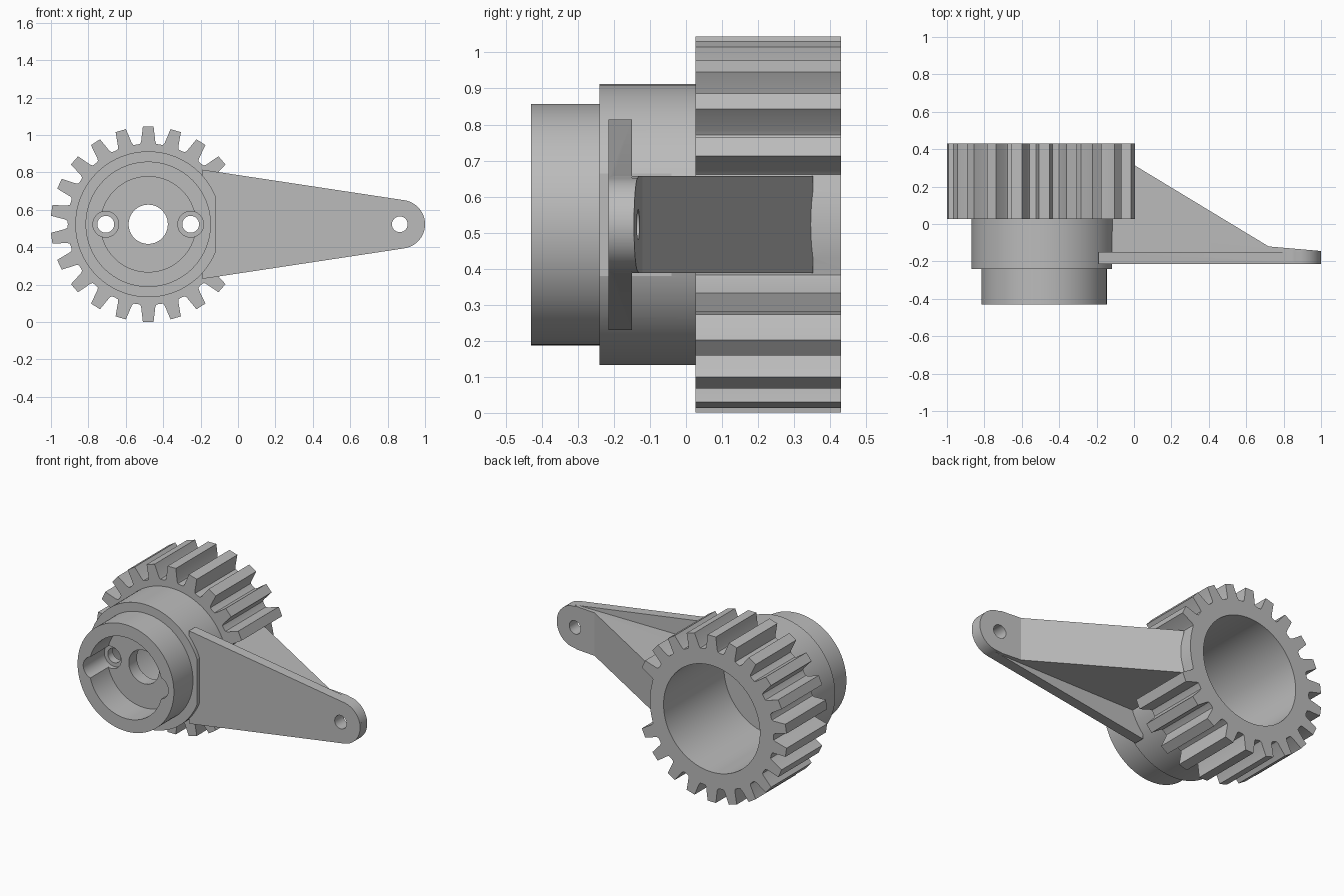
import bpy, bmesh
from math import sin, cos, pi, radians
from mathutils import Vector

if "Cube" in bpy.data.objects:
    bpy.data.objects.remove(bpy.data.objects["Cube"])

AX, AZ = -0.48, 0.5225        # gear axis
TIP_X, TIP_R = 0.87, 0.13     # rounded end of the arm
TEETH = 22

grey = bpy.data.materials.new("plain grey")
grey.use_nodes = True
grey.diffuse_color = (0.5, 0.5, 0.5, 1)
grey.node_tree.nodes["Principled BSDF"].inputs["Base Color"].default_value = (0.5, 0.5, 0.5, 1)


def prism(name, points, lo, hi, axis="y"):
    """Extrude an outline: (x, z) along y, or (x, y) along z."""
    place = (lambda a, b, h: (a, h, b)) if axis == "y" else (lambda a, b, h: (a, b, h))
    bm = bmesh.new()
    face = bm.faces.new([bm.verts.new(place(a, b, lo)) for a, b in points])
    top = bmesh.ops.extrude_face_region(bm, geom=[face])["geom"]
    offset = Vector(place(0, 0, hi - lo))
    bmesh.ops.translate(bm, vec=offset, verts=[v for v in top if isinstance(v, bmesh.types.BMVert)])
    bmesh.ops.recalc_face_normals(bm, faces=bm.faces)
    mesh = bpy.data.meshes.new(name)
    bm.to_mesh(mesh)
    bm.free()
    mesh.materials.append(grey)
    obj = bpy.data.objects.new(name, mesh)
    bpy.context.collection.objects.link(obj)
    return obj


def arc(cx, cz, r, start=0, end=360, steps=96):
    count = steps if end - start == 360 else steps + 1
    return [(cx + r * cos(radians(start + (end - start) * i / steps)),
             cz + r * sin(radians(start + (end - start) * i / steps))) for i in range(count)]


def cylinder(name, r, lo, hi, cx=AX, steps=96):
    return prism(name, arc(cx, AZ, r, steps=steps), lo, hi)


def combine(target, tool, operation):
    mod = target.modifiers.new(operation, "BOOLEAN")
    mod.operation, mod.solver, mod.object = operation, "EXACT", tool
    bpy.context.view_layer.objects.active = target
    bpy.ops.object.modifier_apply(modifier=mod.name)
    bpy.data.objects.remove(tool)


# Gear outline; the two teeth facing the arm are left out
outline = []
for i in range(TEETH):
    a = pi / 2 + 2 * pi * i / TEETH
    half = pi / TEETH
    if cos(a) > 0.95:
        profile = [(0.43, t * half) for t in (-1, -0.5, 0, 0.5)]
    else:
        side = [(0.43, 0.068), (0.445, 0.085), (0.5225, 0.055)]
        side = [(0.43, half), (0.432, 0.1), (0.445, 0.085), (0.5225, 0.055)]
        profile = [(r, -t) for r, t in side] + [(r, t) for r, t in side[:0:-1]]
    outline += [(AX + r * cos(a + t), AZ + r * sin(a + t)) for r, t in profile]
body = prism("geared_lever", outline, 0.027, 0.43)

# Hub: wide collar with a flat on the arm side, and a narrower front collar
collar = cylinder("wide_collar", 0.39, -0.24, 0.06)
flat = [(-0.117, 0), (0.1, 0), (0.1, 1), (-0.117, 1)]
combine(collar, prism("flat_cutter", flat, -0.3, -0.04), "DIFFERENCE")
combine(body, collar, "UNION")
combine(body, cylinder("front_collar", 0.335, -0.43, -0.2), "UNION")

# Tapered arm plate
plate = [(-0.19, AZ - 0.292)] + arc(TIP_X, AZ, TIP_R, -81.5, 81.5, 32) + [(-0.19, AZ + 0.292)]
combine(body, prism("arm_plate", plate, -0.215, -0.15), "UNION")

# Triangular rib behind the arm, rounded to match its tip
rib = prism("arm_rib", [(-0.13, -0.2), (1.1, -0.2), (1.1, -0.153), (0.72, -0.12),
                        (-0.06, 0.352), (-0.13, 0.352)], 0.2, 0.9, "z")
capsule = [(-0.3, AZ - 0.135), (TIP_X - 0.02, AZ - 0.135)]
capsule += arc(TIP_X, AZ, TIP_R, -90, 90, 32)
capsule += [(TIP_X - 0.02, AZ + 0.135), (-0.3, AZ + 0.135)]
combine(rib, prism("rib_rounding", capsule, -0.4, 0.5), "INTERSECT")
combine(body, rib, "UNION")

# Bores: rear, front pocket, centre, two counterbored screw holes, arm tip
cuts = [("rear_bore", 0.335, -0.17, 0.6, AX), ("front_pocket", 0.255, -0.6, -0.25, AX),
        ("centre_hole", 0.105, -0.5, 0, AX), ("tip_hole", 0.042, -0.5, 0.3, 0.865)]
for s in (-1, 1):
    cuts += [("counterbore", 0.069, -0.55, -0.22, AX + s * 0.227),
             ("screw_hole", 0.045, -0.52, -0.05, AX + s * 0.227)]
for name, r, lo, hi, cx in cuts:
    combine(body, cylinder(name, r, lo, hi, cx, 96 if r > 0.2 else 40), "DIFFERENCE")

bpy.ops.object.select_all(action="DESELECT")
body.select_set(True)
bpy.context.view_layer.objects.active = body
bpy.ops.object.shade_smooth_by_angle(angle=radians(20))
